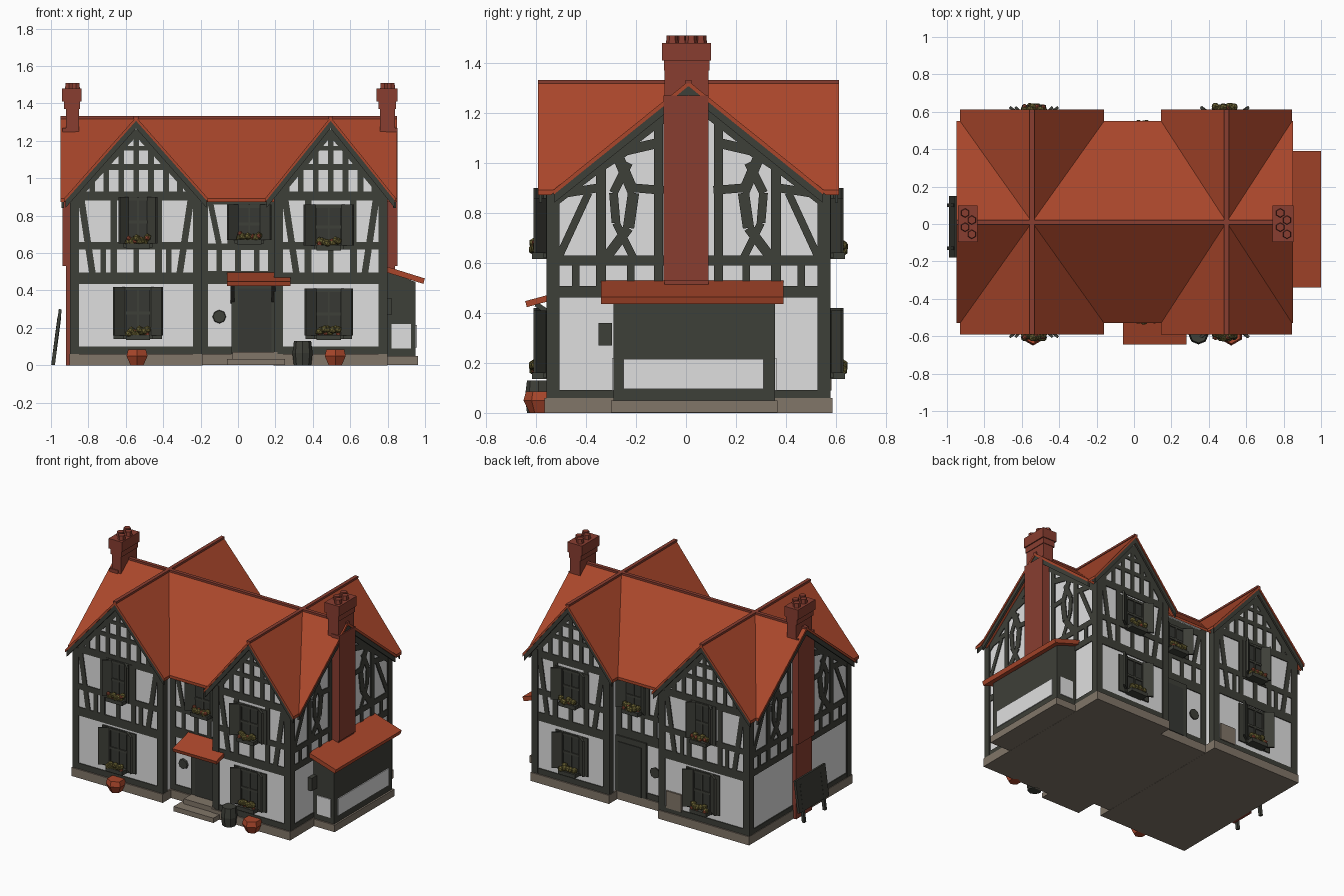
import bpy, bmesh, math, random
from mathutils import Vector, Matrix

if "Cube" in bpy.data.objects:
    bpy.data.objects.remove(bpy.data.objects["Cube"])

random.seed(4)
YC = 0.01                      # centre line of the house (front/back mirror plane)
WALL, RECESS = 0.56, 0.47      # distance of wing walls / recessed walls from it
RIDGE, TILE = 1.327, 0.02      # ridge height, roof thickness


def mat(name, r, g, b):
    m = bpy.data.materials.new(name)
    m.diffuse_color = (r, g, b, 1)
    m.use_nodes = True
    m.node_tree.nodes["Principled BSDF"].inputs["Base Color"].default_value = m.diffuse_color
    return m


WHITE = mat("plaster white", 0.74, 0.74, 0.74)
TIMBER = mat("dark timber", 0.048, 0.050, 0.040)
GLASS = mat("dark glass", 0.038, 0.040, 0.034)
ROOF = mat("roof tile", 0.40, 0.062, 0.024)
BRICK = mat("chimney brick", 0.25, 0.048, 0.030)
STONE = mat("plinth stone", 0.22, 0.18, 0.14)
LEAF = mat("leaf green", 0.13, 0.11, 0.03)
BLOOM = mat("flower red", 0.35, 0.08, 0.04)


def finish(name, bm, m):
    bmesh.ops.recalc_face_normals(bm, faces=bm.faces)
    me = bpy.data.meshes.new(name)
    bm.to_mesh(me)
    bm.free()
    me.materials.append(m)
    o = bpy.data.objects.new(name, me)
    bpy.context.collection.objects.link(o)
    return o


def beam(bm, p, q, w, t, n):
    """box from p to q, thickness t along n, width w across"""
    p, q = Vector(p), Vector(q)
    x = (q - p).normalized()
    y = Vector(n).cross(x).normalized()
    rot = Matrix((x, y, x.cross(y))).transposed().to_4x4()
    size = Matrix.Diagonal(((q - p).length, w, t, 1))
    bmesh.ops.create_cube(bm, size=1, matrix=Matrix.Translation((p + q) / 2) @ rot @ size)


def block(bm, x0, x1, y0, y1, z0, z1):
    c = Matrix.Translation(((x0 + x1) / 2, (y0 + y1) / 2, (z0 + z1) / 2))
    d = Matrix.Diagonal((abs(x1 - x0), abs(y1 - y0), abs(z1 - z0), 1))
    bmesh.ops.create_cube(bm, size=1, matrix=c @ d)


def box(name, m, *b):
    bm = bmesh.new()
    block(bm, *b)
    return finish(name, bm, m)


def prism(name, m, pts, a0, a1, axis, cut=None):
    """extruded profile, optionally trimmed below a plane (point, normal)"""
    bm = bmesh.new()
    f = bm.faces.new([bm.verts.new((a0, u, v) if axis == 'x' else (u, a0, v)) for u, v in pts])
    r = bmesh.ops.extrude_face_region(bm, geom=[f])
    d = (a1 - a0, 0, 0) if axis == 'x' else (0, a1 - a0, 0)
    bmesh.ops.translate(bm, vec=d, verts=[v for v in r['geom'] if isinstance(v, bmesh.types.BMVert)])
    if cut:
        bmesh.ops.bisect_plane(bm, geom=bm.verts[:] + bm.edges[:] + bm.faces[:],
                               plane_co=cut[0], plane_no=cut[1], clear_inner=True)
    return finish(name, bm, m)


def chevron(c, w, top, drop, t):
    return [(c - w, top - drop), (c, top), (c + w, top - drop),
            (c + w, top - drop - t), (c, top - t), (c - w, top - drop - t)]


def cone(bm, x, y, z0, z1, r0, r1, n=8):
    bmesh.ops.create_cone(bm, cap_ends=True, segments=n, radius1=r0, radius2=r1, depth=z1 - z0,
                          matrix=Matrix.Translation((x, y, (z0 + z1) / 2)))


def window(x, z0, z1, w, wall, s):
    """framed pane, opened shutters and flower box on a front (s=-1) or back (s=1) wall"""
    Y = lambda d: YC + s * (wall + d)
    h, zc = z1 - z0, (z0 + z1) / 2
    bm = bmesh.new()
    block(bm, x - w / 2, x + w / 2, Y(0), Y(0.009), z0, z1)
    for k in (-1, 1):
        beam(bm, (x + k * w * .27, Y(.012), zc + .01), (x + k * w * .5, Y(.055), zc + .01), .014, h - .02, (0, 0, 1))
        block(bm, x + k * .07 - .008, x + k * .07 + .008, Y(0), Y(.02), z0, z1)
    for z in (z0 + .01, zc, z1 - .01):
        block(bm, x - .07, x + .07, Y(0), Y(.018), z - .008, z + .008)
    block(bm, x - .005, x + .005, Y(0), Y(.018), z0, z1)
    block(bm, x - .065, x + .065, Y(0), Y(.065), z0 - .005, z0 + .022)
    finish("window_frame_and_shutters", bm, TIMBER)
    box("window_pane", GLASS, x - .065, x + .065, Y(0), Y(.011), z0, z1)
    for nm, m, n, r in (("window_box_leaves", LEAF, 8, .022), ("window_box_flowers", BLOOM, 4, .014)):
        bm = bmesh.new()
        for i in range(n):
            c = Vector((x - .05 + .10 * i / (n - 1), Y(random.uniform(.035, .06)), z0 + random.uniform(.028, .055)))
            bmesh.ops.create_icosphere(bm, subdivisions=1, radius=r, matrix=Matrix.Translation(c))
        finish(nm, bm, m)


def timbers(name, P, n, lines):
    """thin timber plates on a wall; entries (u, v, u, v, width) are mirrored"""
    bm = bmesh.new()
    for u0, v0, u1, v1, w in lines:
        for k in ((1, -1) if (u0 or u1) and u0 != -u1 else (1,)):
            beam(bm, P(k * u0, v0), P(k * u1, v1), w, .012, n)
    finish(name, bm, TIMBER)


# main body and its roof
prism("main_walls", WHITE, [(YC - RECESS, .012), (YC + RECESS, .012), (YC + RECESS, .92), (YC, 1.295),
                            (YC - RECESS, .92)], -.89, .79, 'x')
prism("main_roof", ROOF, chevron(YC, .54, RIDGE, .435, TILE), -.95, .85, 'x')
for a in (-.945, .83):
    prism("main_bargeboard", TIMBER, chevron(YC, .535, RIDGE - TILE, .43, .035), a, a + .015, 'x')
ridge = bmesh.new()
beam(ridge, (-.95, YC, RIDGE - .002), (.85, YC, RIDGE - .002), .025, .014, (0, 0, 1))

# two cross wings with gables at the front and back
for c, h, rw in ((-.545, .345, .385), (.495, .295, .35)):
    slope = .435 / rw
    ze = 1.30 - slope * h
    prism("wing_walls", WHITE, [(c - h, .012), (c + h, .012), (c + h, ze), (c, 1.30), (c - h, ze)],
          YC - WALL, YC + WALL, 'y')
    box("wing_plinth", STONE, c - h - .01, c + h + .01, YC - WALL - .015, YC + WALL + .015, 0, .06)
    edge = lambda v: (1.27 - v) / slope
    lines = [(-h, .08, h, .08, .04), (-h, .465, h, .465, .06), (-h, .64, h, .64, .04), (-h, .905, h, .905, .05),
             (-edge(1.06), 1.06, edge(1.06), 1.06, .03), (-edge(1.16), 1.16, edge(1.16), 1.16, .025),
             (h - .01, ze - .02, 0, 1.26, .05), (0, .905, 0, 1.25, .03), (.08, .905, .08, 1.16, .03),
             (.16, .905, .16, 1.08, .03), (.235, .905, .235, .99, .03),
             (.12, .46, .12, .905, .035), (h - .115, .47, h - .05, .9, .035), (h - .17, .47, h - .17, .64, .03),
             (0, .47, 0, .64, .03)]
    for s in (-1, 1):
        # wing roof half, trimmed where it meets the main roof
        prism("wing_roof", ROOF, chevron(c, rw, RIDGE, .435, TILE), YC, YC + s * .602, 'y',
              ((0, YC, RIDGE - .012), (0, s * .8055, 1)))
        beam(ridge, (c, YC, RIDGE - .002), (c, YC + s * .602, RIDGE - .002), .025, .014, (0, 0, 1))
        timbers("gable_timbers", lambda u, v: (c + u, YC + s * WALL, v), (0, 1, 0), lines)
        a = YC + s * .585
        prism("gable_bargeboard", TIMBER, chevron(c, rw - .008, RIDGE - TILE, .425, .04), a, a + s * .012, 'y')
        bm = bmesh.new()
        for k in (-1, 1):
            e = c + k * h
            block(bm, e + k * .008, e - k * .04, YC + s * (WALL + .008), YC + s * (WALL - .04), .05, ze)
        finish("corner_posts", bm, TIMBER)
finish("ridge_tiles", ridge, BRICK)

# front and back: windows, recessed centre wall, door, wall ornament
for s in (-1, 1):
    for x, z0, z1, w in ((-.535, .63, .90, .20), (-.535, .14, .42, .26), (.485, .62, .86, .26), (.485, .14, .41, .25)):
        window(x, z0, z1, w, WALL, s)
    window(.06, .65, .86, .23, RECESS, s)
    timbers("recess_timbers", lambda u, v: (u, YC + s * RECESS, v), (0, 1, 0),
            [(.18, .05, .18, .92, .04), (-.2, .08, .2, .08, .04), (-.2, .47, .2, .47, .07), (-.2, .635, .2, .635, .035),
             (-.2, .885, .2, .885, .05), (.1, .47, .1, .63, .03), (0, .47, 0, .63, .03), (.1, .64, .15, .88, .03)])
    Y = lambda d: YC + s * (RECESS + d)
    box("door_surround", TIMBER, -.035, .2, Y(0), Y(.015), .06, .45)
    box("door", GLASS, 0, .18, Y(0), Y(.02), .06, .41)
    bm = bmesh.new()
    bmesh.ops.create_cone(bm, cap_ends=True, segments=8, radius1=.038, radius2=.033, depth=.018,
                          matrix=Matrix.Translation((-.1, Y(.003), .26)) @ Matrix.Rotation(math.pi / 2, 4, 'X'))
    finish("wall_niche", bm, TIMBER)
box("centre_plinth", STONE, -.21, .21, YC - RECESS - .015, YC + RECESS + .015, .001, .06)
box("back_hatch", STONE, -.37, -.25, YC + WALL, YC + WALL + .012, .09, .21)

# end walls with curved braces
side = [(-.56, .075, .56, .075, .035), (-.56, .485, .56, .485, .045), (-.56, .61, .56, .61, .04),
        (.54, .05, .54, .88, .05), (.35, .47, .35, .98, .04), (.12, .47, .12, 1.18, .035), (.54, .85, 0, 1.265, .05),
        (.12, 1.08, .25, 1.05, .04), (.25, 1.05, .36, .98, .04), (.36, .90, .55, .87, .035), (.10, .89, .22, .90, .035),
        (.33, .62, .24, .74, .04), (.24, .74, .22, .88, .045), (.22, .88, .28, 1.02, .045),
        (.22, .62, .29, .76, .03), (.29, .76, .30, .88, .035), (.30, .88, .24, 1.0, .035),
        (.52, .62, .40, .88, .03), (.23, .485, .23, .61, .03), (.45, .485, .45, .61, .03)]
for x in (-.89, .79):
    timbers("end_wall_timbers", lambda u, v: (x, YC + u, v), (1, 0, 0), side)

# chimneys: the left one reaches the ground, the right one the lean-to roof
for k, x0, x1, zb in ((-1, -.92, -.85, 0), (1, .76, .84, .5)):
    bm = bmesh.new()
    block(bm, x0, x1, -.085, .09, zb, 1.43)
    out = (x0 - .018, x0 + .05) if k < 0 else (x1 - .05, x1 + .012)
    block(bm, *out, -.09, .09, max(zb, .53), 1.27)
    block(bm, x0 - .02, x1 + .013, -.095, .10, 1.41, 1.48)
    block(bm, x0 - .01, x1 + .005, -.088, .094, 1.37, 1.41)
    for i in range(4):
        cone(bm, (x0 + x1) / 2 + .018 * (-1) ** i, -.055 + .038 * i, 1.47, 1.51, .026, .022, 6)
    finish("chimney", bm, BRICK)

# lean-to on the right end
prism("lean_to_walls", TIMBER, [(.78, .012), (.95, .012), (.95, .445), (.78, .51)], -.29, .355, 'y')
box("lean_to_plinth", STONE, .78, .962, -.3, .365, .001, .05)
box("lean_to_side_panel", WHITE, .945, .956, -.25, .31, .095, .215)
for y in (-.29, .355):
    box("lean_to_end_panel", WHITE, .82, .925, y - .006, y + .006, .09, .22)
bm = bmesh.new()
beam(bm, (.78, .025, .517), (.995, .025, .45), .73, .03, (0, 0, 1))
finish("lean_to_roof", bm, ROOF)
box("side_shutter", TIMBER, .79, .82, -.35, -.295, .27, .36)

# porch canopy, steps, pots and barrel
bm = bmesh.new()
beam(bm, (.11, -.455, .485), (.11, -.64, .435), .34, .025, (0, 0, 1))
finish("porch_canopy", bm, ROOF)
bm = bmesh.new()
for x in (-.03, .19):
    beam(bm, (x, -.46, .34), (x, -.60, .435), .02, .02, (1, 0, 0))
finish("canopy_brackets", bm, TIMBER)
box("lower_step", STONE, -.06, .25, -.63, -.45, .001, .035)
box("upper_step", STONE, -.03, .21, -.56, -.45, .001, .07)
for x in (-.54, .52):
    bm = bmesh.new()
    cone(bm, x, -.585, 0, .05, .04, .065, 6)
    cone(bm, x, -.585, .05, .085, .065, .055, 6)
    finish("flower_pot", bm, ROOF)
bm = bmesh.new()
cone(bm, .345, -.59, 0, .065, .046, .054)
cone(bm, .345, -.59, .065, .13, .054, .046)
finish("barrel", bm, TIMBER)

# board leaning by the left wall
bm = bmesh.new()
beam(bm, (-.98, -.015, .08), (-.95, -.015, .30), .33, .016, (1, 0, 0))
for y in (-.13, .10):
    beam(bm, (-.989, y, .002), (-.955, y, .26), .02, .02, (1, 0, 0))
finish("leaning_board", bm, TIMBER)
